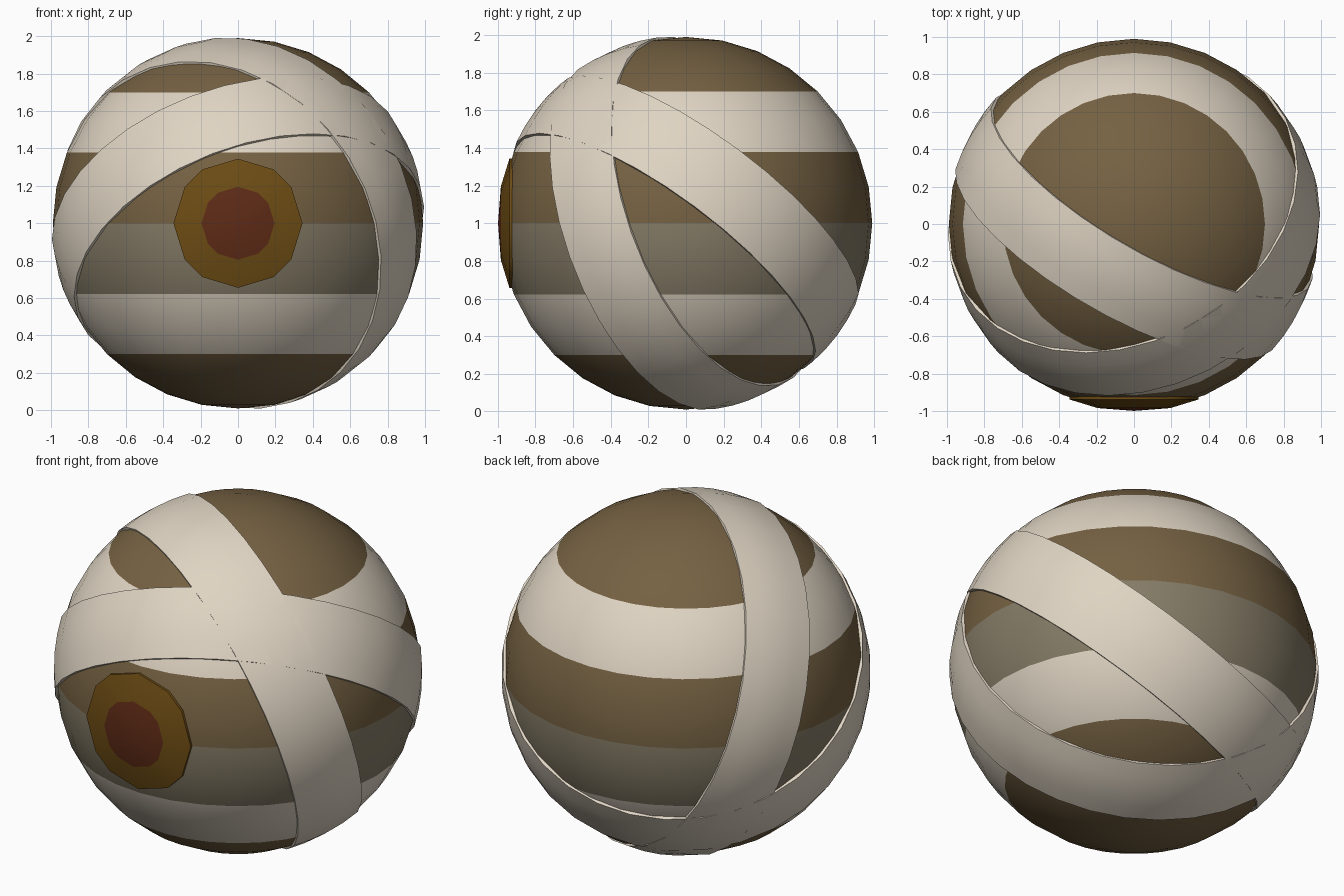
import bpy, bmesh, math
from mathutils import Vector

if "Cube" in bpy.data.objects:
    bpy.data.objects.remove(bpy.data.objects["Cube"])

CENTRE = Vector((0, 0, 1))


def material(name, rgb):
    m = bpy.data.materials.new(name)
    m.diffuse_color = (*rgb, 1)
    m.use_nodes = True
    m.node_tree.nodes["Principled BSDF"].inputs["Base Color"].default_value = m.diffuse_color
    return m


CREAM = material("cream_cloth", (0.74, 0.66, 0.545))
BROWN = material("brown", (0.178, 0.12, 0.055))
GREY = material("grey_brown", (0.235, 0.2, 0.135))
GOLD = material("gold_brown", (0.155, 0.073, 0.007))
RED = material("red_brown", (0.112, 0.024, 0.008))


def finish(name, bm, mats):
    bmesh.ops.recalc_face_normals(bm, faces=bm.faces)
    me = bpy.data.meshes.new(name)
    bm.to_mesh(me)
    bm.free()
    for m in mats:
        me.materials.append(m)
    ob = bpy.data.objects.new(name, me)
    bpy.context.collection.objects.link(ob)
    bpy.ops.object.select_all(action='DESELECT')
    ob.select_set(True)
    bpy.context.view_layer.objects.active = ob
    bpy.ops.object.shade_smooth_by_angle(angle=math.radians(35))
    return ob


# striped ball: colour chosen by height of each face
bm = bmesh.new()
bmesh.ops.create_uvsphere(bm, u_segments=32, v_segments=16, radius=0.99)
bmesh.ops.translate(bm, verts=bm.verts, vec=CENTRE)
STRIPES = [(1.70, 1), (1.379, 0), (1.0, 1), (0.621, 2), (0.30, 0), (-1, 1)]
for f in bm.faces:
    z = f.calc_center_median().z
    f.material_index = next(i for h, i in STRIPES if z > h)
finish("ball", bm, [CREAM, BROWN, GREY])


# cloth bands: thick spherical zones around tilted great circles
def band(name, normal, half=0.2, outer=1.0, inner=0.965, seg=32):
    n = Vector(normal).normalized()
    u = n.orthogonal().normalized()
    v = n.cross(u)
    profile = []
    for k in (-1, -0.5, 0, 0.5, 1):
        h = half * k
        profile.append((math.sqrt(outer ** 2 - h * h), h))
    for h in (half, -half):
        profile.append((math.sqrt(inner ** 2 - h * h), h))
    bm = bmesh.new()
    rings = []
    for i in range(seg):
        a = 2 * math.pi * i / seg
        d = u * math.cos(a) + v * math.sin(a)
        rings.append([bm.verts.new(CENTRE + d * r + n * h) for r, h in profile])
    c = len(profile)
    for i in range(seg):
        p, q = rings[i], rings[(i + 1) % seg]
        for j in range(c):
            bm.faces.new((p[j], q[j], q[(j + 1) % c], p[(j + 1) % c]))
    finish(name, bm, [CREAM])


band("band_upright", (0.476, 0.82, 0.317))
band("band_slanted", (-0.296, 0.573, 0.765))

# eye: shallow twelve-sided cap on the front with a dark pupil
ANGLES = [q * 90 + a for q in range(4)
          for a in ((0, 34.5, 56.5) if q % 2 == 0 else (0, 33.5, 55.5))]
bm = bmesh.new()
loops = []
for r, y in ((0.345, -0.915), (0.345, -0.938), (0.195, -0.984)):
    loops.append([bm.verts.new((r * math.cos(math.radians(a)), y,
                                1 + r * math.sin(math.radians(a)))) for a in ANGLES])
tip = bm.verts.new((0, -0.999, 1))
for k in range(12):
    m = (k + 1) % 12
    for a, b in zip(loops, loops[1:]):
        bm.faces.new((a[k], a[m], b[m], b[k]))
    f = bm.faces.new((loops[2][k], loops[2][m], tip))
    f.material_index = 1
bm.faces.new(loops[0])
finish("eye", bm, [GOLD, RED])
